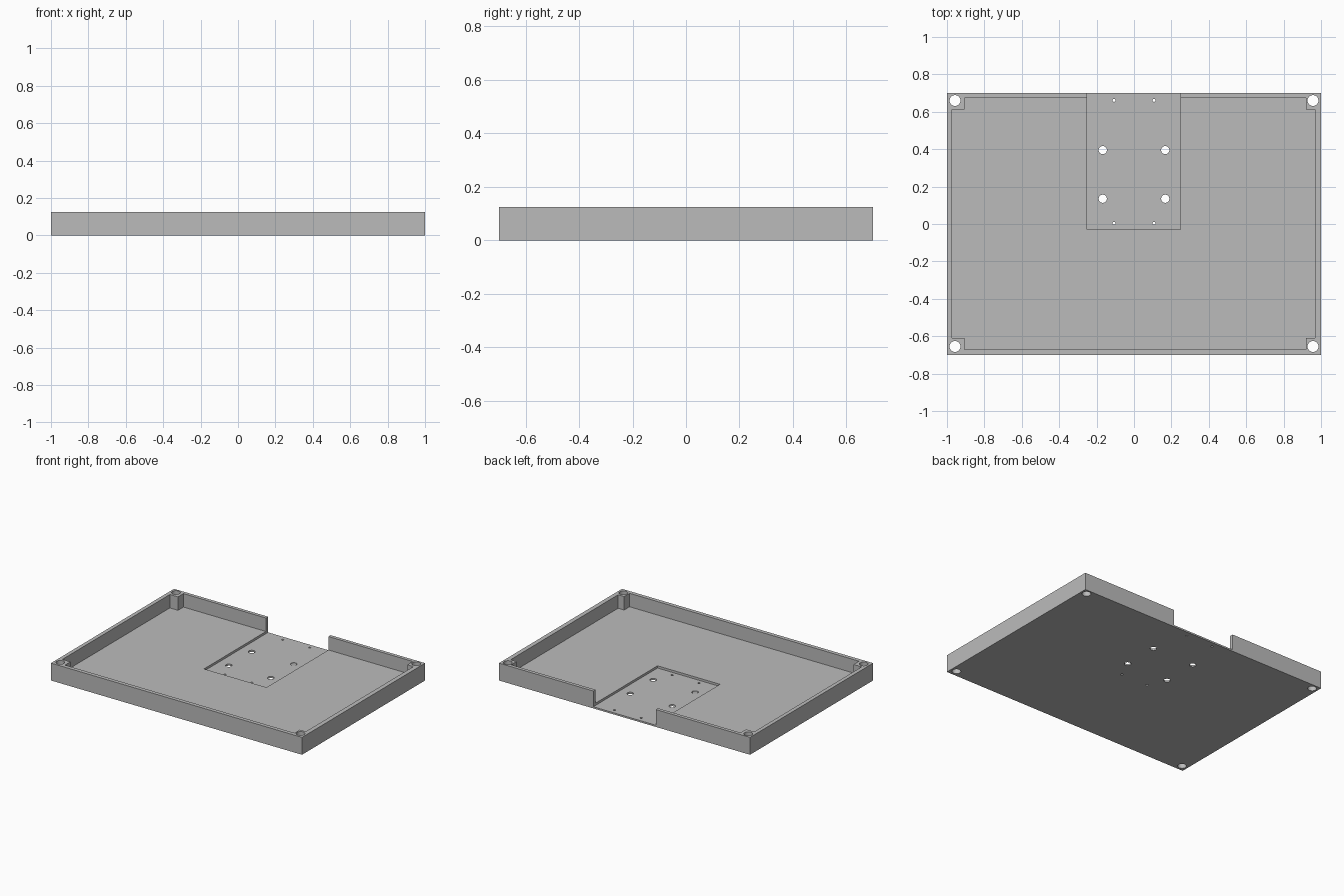
import bpy
import bmesh

if "Cube" in bpy.data.objects:
    bpy.data.objects.remove(bpy.data.objects["Cube"], do_unlink=True)

HEIGHT, FLOOR, POCKET = 0.125, 0.028, 0.012

grey = bpy.data.materials.new("plain grey")
grey.use_nodes = True
grey.diffuse_color = (0.5, 0.5, 0.5, 1)
grey.node_tree.nodes["Principled BSDF"].inputs["Base Color"].default_value = (0.5, 0.5, 0.5, 1)


def prism(name, outline, z0, z1):
    """Extrude a flat outline upwards from z0 to z1."""
    bm = bmesh.new()
    face = bm.faces.new([bm.verts.new((x, y, z0)) for x, y in outline])
    up = bmesh.ops.extrude_face_region(bm, geom=[face])["geom"]
    bmesh.ops.translate(bm, vec=(0, 0, z1 - z0),
                        verts=[g for g in up if isinstance(g, bmesh.types.BMVert)])
    bmesh.ops.recalc_face_normals(bm, faces=bm.faces)
    mesh = bpy.data.meshes.new(name)
    bm.to_mesh(mesh)
    bm.free()
    mesh.materials.append(grey)
    obj = bpy.data.objects.new(name, mesh)
    bpy.context.collection.objects.link(obj)
    return obj


def rect(x0, x1, y0, y1):
    return [(x0, y0), (x1, y0), (x1, y1), (x0, y1)]


def carve(target, cutter):
    """Subtract the cutter from the target and discard it."""
    mod = target.modifiers.new("carve", "BOOLEAN")
    mod.operation = "DIFFERENCE"
    mod.solver = "EXACT"
    mod.object = cutter
    cutter.hide_render = True
    bpy.context.view_layer.objects.active = target
    bpy.ops.object.modifier_apply(modifier=mod.name)
    bpy.data.objects.remove(cutter, do_unlink=True)


def drill(target, x, y, radius):
    bpy.ops.mesh.primitive_cylinder_add(vertices=32, radius=radius, depth=1, location=(x, y, 0))
    cutter = bpy.context.object
    cutter.data.materials.append(grey)
    carve(target, cutter)


# Solid block
tray = prism("tray", rect(-1, 1, -0.7, 0.7), 0, HEIGHT)

# Inner cavity, stepping around the square corner posts
left, right, front, back = -0.972, 0.968, -0.672, 0.675
post_l, post_r, post_f, post_b = -0.907, 0.92, -0.61, 0.613
cavity = [(post_l, front), (post_r, front), (post_r, post_f), (right, post_f),
          (right, post_b), (post_r, post_b), (post_r, back), (post_l, back),
          (post_l, post_b), (left, post_b), (left, post_f), (post_l, post_f)]
carve(tray, prism("cavity_cutter", cavity, FLOOR, 0.3))

# Shallow mounting pocket that opens through the back wall
carve(tray, prism("pocket_cutter", rect(-0.25, 0.248, -0.03, 0.8), POCKET, 0.3))

# Corner screw holes, mounting holes and pin holes
for side in (-1, 1):
    for y, x, radius in ((0.66, 0.957, 0.029), (-0.655, 0.957, 0.029),
                         (0.395, 0.167, 0.022), (0.135, 0.167, 0.022),
                         (0.661, 0.107, 0.008), (0.004, 0.107, 0.008)):
        drill(tray, side * x, y, radius)

# Crisp edges, smooth hole walls
bpy.ops.object.select_all(action="DESELECT")
tray.select_set(True)
bpy.context.view_layer.objects.active = tray
bpy.ops.object.shade_smooth_by_angle()
